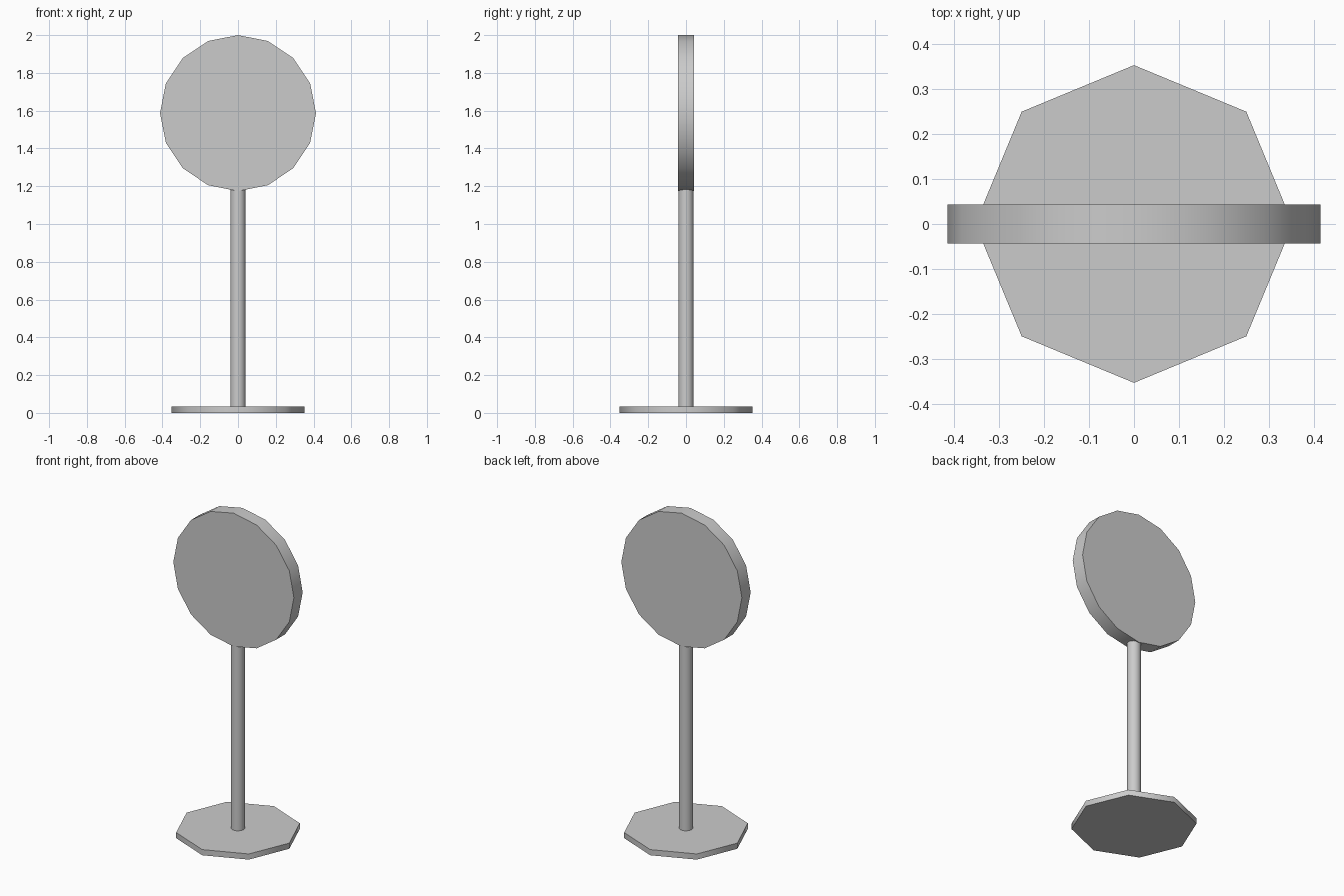
import bpy
from math import radians

if "Cube" in bpy.data.objects:
    bpy.data.objects.remove(bpy.data.objects["Cube"])


def cylinder(name, sides, radius, depth, center, rotation=(0, 0, 0)):
    bpy.ops.mesh.primitive_cylinder_add(vertices=sides, radius=radius, depth=depth,
                                        location=center, rotation=rotation)
    obj = bpy.context.object
    obj.name = name
    # smooth round sides, crisp cap edges
    bpy.ops.object.shade_smooth_by_angle(angle=radians(50))
    return obj


# octagonal foot plate
cylinder("base", 8, 0.352, 0.035, (0, 0, 0.0175))

# upright pole, slightly sunk into base and disc
bottom, top = 0.02, 1.185
cylinder("pole", 16, 0.04, top - bottom, (0, 0, (top + bottom) / 2))

# upright sign disc facing the front
cylinder("sign_disc", 16, 0.413, 0.086, (0, 0, 2 - 0.413), (radians(90), 0, 0))
